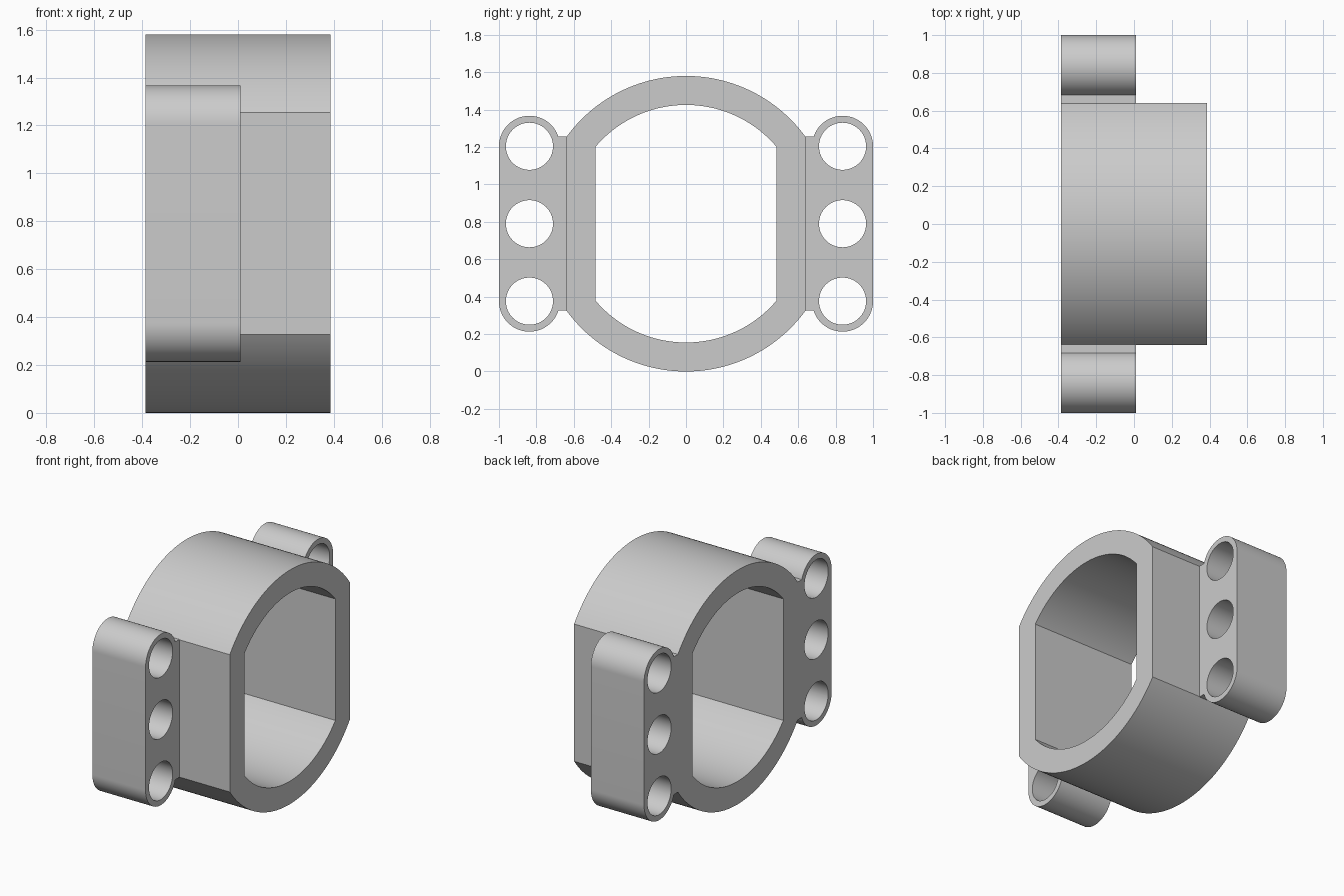
import bpy, bmesh, math

cube = bpy.data.objects.get("Cube")
if cube:
    bpy.data.objects.remove(cube, do_unlink=True)

HALF = 0.387      # half length of the ring along x
LUG_X = 0.01      # where the lugs stop
MID = 0.79        # height of the ring axis
LUG_Y = 0.837     # lug hole axis
PITCH = 0.414     # spacing of the lug holes
LUG_R = 0.163
HOLE_R = 0.126

grey = bpy.data.materials.new("light_grey")
grey.use_nodes = True
grey.diffuse_color = (0.6, 0.6, 0.6, 1)
grey.node_tree.nodes["Principled BSDF"].inputs["Base Color"].default_value = (0.6, 0.6, 0.6, 1)


def arc(cy, cz, r, start, end, steps):
    """Points on an arc in the y-z plane."""
    angles = [start + (end - start) * i / steps for i in range(steps + 1)]
    return [(cy + r * math.cos(a), cz + r * math.sin(a)) for a in angles]


def prism(name, profile, x0, x1):
    """Extrude a y-z profile along x."""
    bm = bmesh.new()
    face = bm.faces.new([bm.verts.new((x0, y, z)) for y, z in profile])
    ext = bmesh.ops.extrude_face_region(bm, geom=[face])
    moved = [v for v in ext["geom"] if isinstance(v, bmesh.types.BMVert)]
    bmesh.ops.translate(bm, verts=moved, vec=(x1 - x0, 0, 0))
    bmesh.ops.recalc_face_normals(bm, faces=bm.faces)
    mesh = bpy.data.meshes.new(name)
    bm.to_mesh(mesh)
    bm.free()
    obj = bpy.data.objects.new(name, mesh)
    bpy.context.collection.objects.link(obj)
    mesh.materials.append(grey)
    return obj


def flat_sided_circle(r, flat):
    """Circle cut by two vertical flats at y = +-flat."""
    a = math.acos(flat / r)
    return (arc(0, MID, r, a, math.pi - a, 64)
            + arc(0, MID, r, math.pi + a, 2 * math.pi - a, 64))


def lug_profile(side):
    """Rounded lug with a short neck that reaches into the ring wall."""
    low, high = MID - PITCH, MID + PITCH
    neck = math.pi - math.asin(0.051 / LUG_R)
    pts = [(0.57, low - 0.051)]
    pts += arc(LUG_Y, low, LUG_R, -neck, 0, 40)
    pts += arc(LUG_Y, high, LUG_R, 0, neck, 40)
    pts += [(0.57, high + 0.051)]
    return [(side * y, z) for y, z in pts]


def combine(target, tool, operation):
    mod = target.modifiers.new(tool.name, "BOOLEAN")
    mod.operation = operation
    mod.solver = "EXACT"
    mod.object = tool
    tool.hide_render = True
    return tool


# Ring body with side lugs
body = prism("ring_clamp_body", flat_sided_circle(MID, 0.64), -HALF, HALF)
tools = []
for side, label in ((1, "back"), (-1, "front")):
    lug = prism(label + "_lug", lug_profile(side), -HALF, LUG_X)
    tools.append(combine(body, lug, "UNION"))

# Central bore and lug holes
bore = prism("bore_cutter", flat_sided_circle(0.635, 0.485), -0.6, 0.6)
tools.append(combine(body, bore, "DIFFERENCE"))
for side in (-1, 1):
    for k in (-1, 0, 1):
        circle = arc(side * LUG_Y, MID + k * PITCH, HOLE_R, 0, 2 * math.pi, 64)[:-1]
        hole = prism("hole_cutter", circle, -0.6, 0.3)
        tools.append(combine(body, hole, "DIFFERENCE"))

# Bake the cuts and drop the helpers
graph = bpy.context.evaluated_depsgraph_get()
baked = bpy.data.meshes.new_from_object(body.evaluated_get(graph))
body.modifiers.clear()
body.data = baked
for tool in tools:
    bpy.data.objects.remove(tool, do_unlink=True)

bpy.ops.object.select_all(action="DESELECT")
body.select_set(True)
bpy.context.view_layer.objects.active = body
bpy.ops.object.shade_smooth_by_angle(angle=math.radians(25))
